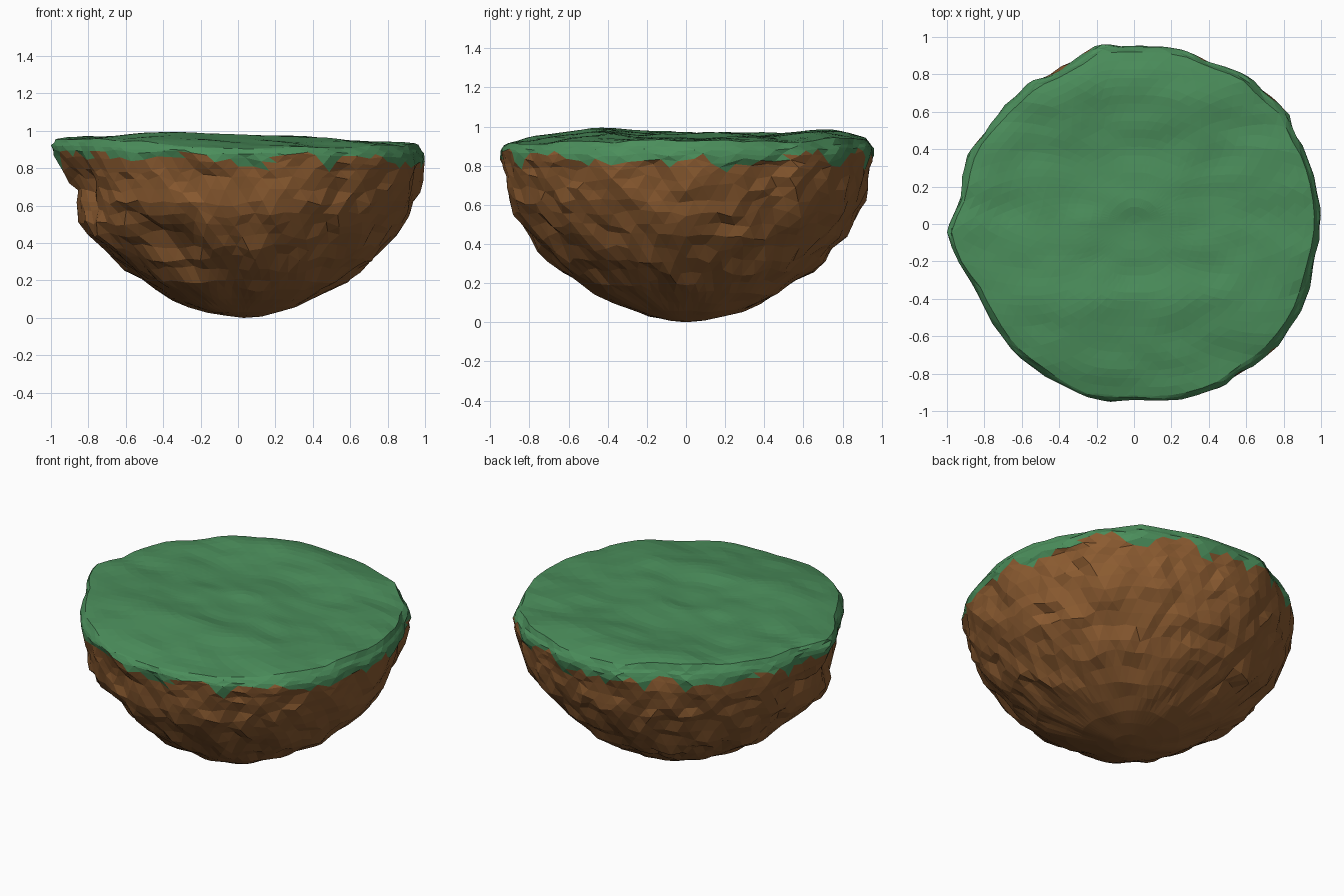
import bpy, bmesh, math
from mathutils import Vector, noise

if "Cube" in bpy.data.objects:
    bpy.data.objects.remove(bpy.data.objects["Cube"])

SEG, TOP = 72, 20
# rim outline: (angle in degrees, radius)
RIM = [(0, 1.0), (22, 1.0), (30, .985), (36, 1.015), (45, .985), (53, 1.0), (65, .96), (72, .97),
       (90, .95), (102, .965), (109, .92), (119, .91), (125, .93), (131, .92), (144, .93),
       (155, .96), (171, .94), (183, 1.015), (193, .975), (202, .92), (213, .92), (226, .94),
       (238, .94), (252, .97), (270, .945), (282, .97), (297, .99), (306, .975), (315, .995),
       (331, 1.0), (345, .98), (360, 1.0)]
# underside: (height, radius) from the rim down
SIDE = [(.918, .98), (.9, .993), (.875, 1.0), (.84, .997), (.79, .985), (.74, .975), (.68, .96),
        (.62, .94), (.56, .91), (.5, .87), (.44, .825), (.38, .77), (.32, .71), (.26, .64),
        (.20, .56), (.15, .48), (.10, .385), (.06, .295), (.03, .2), (.01, .1)]
# local bulges and dents on the side: (angle, height, amount, angle spread, height spread)
LUMPS = [(190, .70, -.10, 24, .11), (195, .47, .045, 22, .06), (212, .66, .03, 10, .10),
         (240, .38, -.09, 12, .13), (255, .75, -.03, 14, .12), (95, .35, .02, 25, .12),
         (300, .14, .03, 25, .04), (114, .78, .025, 9, .06)]


def rim(deg):
    for (a0, r0), (a1, r1) in zip(RIM, RIM[1:]):
        if a0 <= deg <= a1:
            return r0 + (r1 - r0) * (deg - a0) / (a1 - a0)


def top_height(x, y):
    h = .955 - .016 * x + .026 * math.exp(-((x + .3) ** 2 + (y + .35) ** 2) / .12)
    h += .025 * math.exp(-((y - .72) ** 2) / .02 - (x + .2) ** 2 / .3)
    h -= .03 * max(0, (-y - .5) / .45)
    p = Vector((x * 2, y * 3.5, 3))
    return h + .018 * noise.noise(p) + .013 * noise.noise(p * 2.2 + Vector((5, 1, 0)))


def ring(bm, fn):
    return [bm.verts.new(fn(i * 360 / SEG)) for i in range(SEG)]


def top_point(f, k):
    def fn(deg):
        deg = (deg + (k % 2) * 180 / SEG) % 360
        a, r = math.radians(deg), rim(deg) * f
        x, y = r * math.cos(a), r * math.sin(a)
        return x, y, top_height(x, y) - .02 * f ** 12
    return fn


def side_point(z, r, k):
    def fn(deg):
        deg = (deg + (k % 2) * 180 / SEG) % 360
        a = math.radians(deg)
        w = max(0, min(1, (z - .3) / .55))
        rad = r * (.975 + (rim(deg) - .975) * w)
        p = Vector((math.cos(a) * r, math.sin(a) * r, z))
        for la, lz, amt, sa, sz in LUMPS:
            d = (deg - la + 180) % 360 - 180
            rad += amt * math.exp(-(d / sa) ** 2 - ((z - lz) / sz) ** 2)
        # surface noise, fading out at the rim lip
        fade = min(1, r * 1.5) * max(.25, min(1, (.95 - z) / .15))
        rad += fade * (.03 * noise.noise(p * 4) + .028 * noise.noise(p * 10))
        lift = -.02 * math.cos(a) * (z > .8)
        lift -= .025 * max(0, -math.sin(a) - .5) * (z > .88)
        rough = min(1, .15 + z * 3) * max(.15, min(1, (.93 - z) / .1))
        zz = z + lift + .04 * rough * noise.noise(p * 8 + Vector((9, 4, 1)))
        return rad * math.cos(a) + .03 * (1 - w), rad * math.sin(a), max(zz, .004)
    return fn


# island body: grass disc rings, then soil rings
bm = bmesh.new()
rings = [ring(bm, top_point((k + 1) / TOP * .965, k)) for k in range(TOP)]
rings += [ring(bm, side_point(z, r, TOP + k)) for k, (z, r) in enumerate(SIDE)]
for k, (a, b) in enumerate(zip(rings, rings[1:])):
    for i in range(SEG):
        j = (i + 1) % SEG
        if k % 2 == 0:
            bm.faces.new((a[i], b[i], a[j]))
            bm.faces.new((a[j], b[i], b[j]))
        else:
            bm.faces.new((a[i], b[i], b[j]))
            bm.faces.new((a[i], b[j], a[j]))
for loop, tip in ((rings[0], (0, 0, top_height(0, 0))), (rings[-1], (.03, 0, 0))):
    c = bm.verts.new(tip)
    for i in range(SEG):
        bm.faces.new((loop[i], loop[(i + 1) % SEG], c))
bmesh.ops.recalc_face_normals(bm, faces=bm.faces)

# grass above a ragged line, soil below
for f in bm.faces:
    c = f.calc_center_median()
    a = math.atan2(c.y, c.x)
    edge = .838 - .02 * math.cos(a) + .09 * noise.noise(Vector((math.cos(a) * 6, math.sin(a) * 6, 2)))
    f.material_index = 0 if c.z > min(edge, .88) else 1

me = bpy.data.meshes.new("floating_island")
bm.to_mesh(me)
bm.free()
for name, col in (("grass", (.07, .27, .105, 1)), ("soil", (.26, .105, .03, 1))):
    m = bpy.data.materials.new(name)
    m.diffuse_color = col
    m.use_nodes = True
    m.node_tree.nodes["Principled BSDF"].inputs["Base Color"].default_value = m.diffuse_color
    me.materials.append(m)
bpy.context.collection.objects.link(bpy.data.objects.new("floating_island", me))
